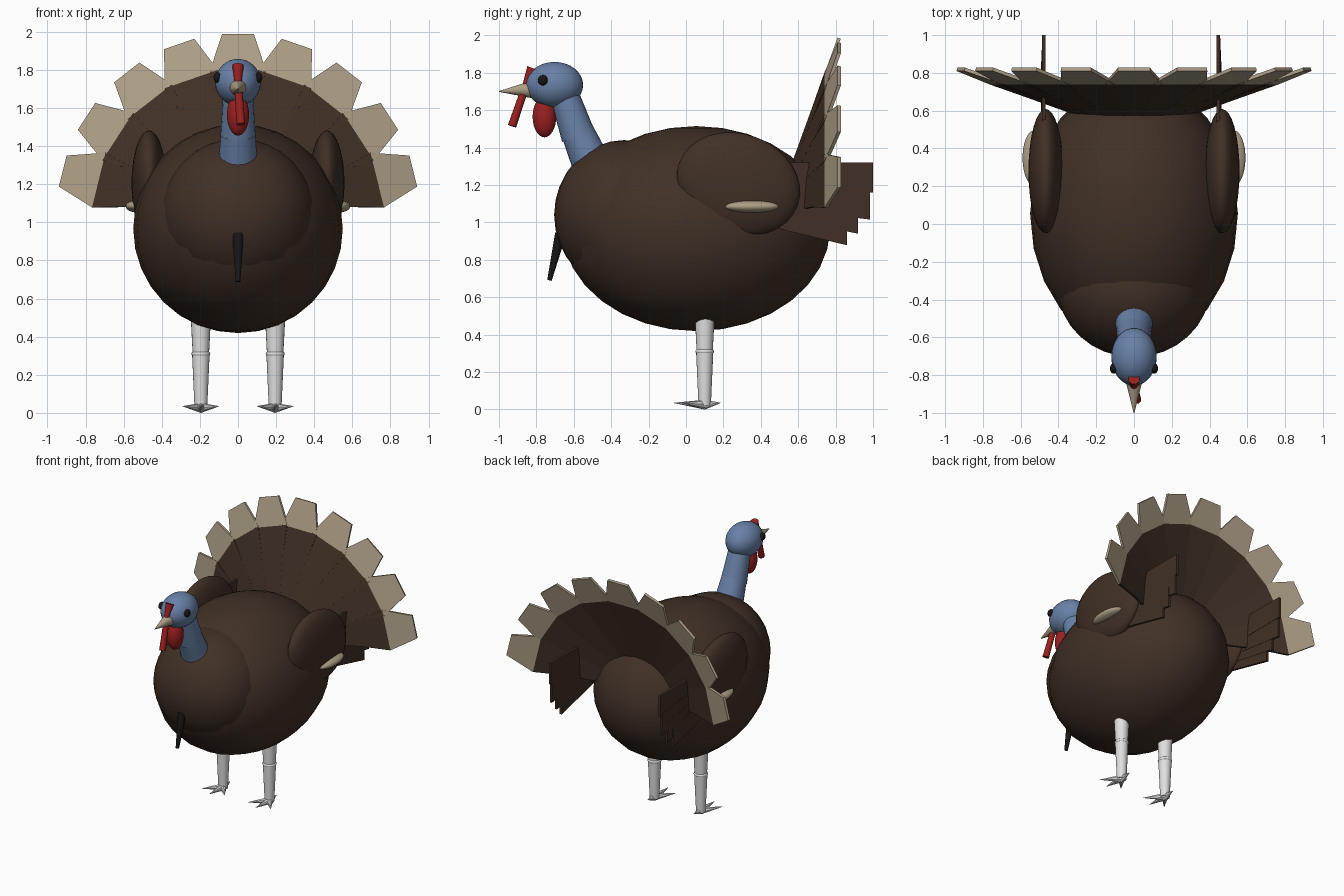
import bpy, bmesh
from math import sin, cos, radians
from mathutils import Vector, Matrix

if "Cube" in bpy.data.objects:
    bpy.data.objects.remove(bpy.data.objects["Cube"])


def material(name, rgb):
    m = bpy.data.materials.new(name)
    m.use_nodes = True
    m.diffuse_color = (*rgb, 1)
    m.node_tree.nodes["Principled BSDF"].inputs["Base Color"].default_value = (*rgb, 1)
    return m


BROWN = material("dark_brown", (0.052, 0.030, 0.019))
TAN = material("tan", (0.42, 0.345, 0.24))
BLUE = material("slate_blue", (0.14, 0.22, 0.39))
RED = material("red", (0.33, 0.014, 0.014))
BLACK = material("black", (0.008, 0.008, 0.008))
PALE = material("pale_grey", (0.75, 0.75, 0.75))


def finish(name, bm, mats, smooth=True):
    mesh = bpy.data.meshes.new(name)
    bmesh.ops.recalc_face_normals(bm, faces=bm.faces)
    bm.to_mesh(mesh)
    bm.free()
    for m in mats:
        mesh.materials.append(m)
    ob = bpy.data.objects.new(name, mesh)
    bpy.context.collection.objects.link(ob)
    if smooth:
        bpy.ops.object.select_all(action="DESELECT")
        ob.select_set(True)
        bpy.context.view_layer.objects.active = ob
        bpy.ops.object.shade_smooth_by_angle(angle=radians(40))
    return ob


def ellipsoid(name, center, radii, mat, tilt=0, seg=32, rings=16):
    """Scaled sphere; tilt turns it about the side-to-side axis."""
    bm = bmesh.new()
    mtx = (Matrix.Translation(center) @ Matrix.Rotation(radians(tilt), 4, "X")
           @ Matrix.Diagonal((*radii, 1)))
    bmesh.ops.create_uvsphere(bm, u_segments=seg, v_segments=rings, radius=1, matrix=mtx)
    return finish(name, bm, [mat])


def cone(name, start, end, r1, r2, mat, seg=20):
    """Tapered round bar between two points."""
    a, b = Vector(start), Vector(end)
    d = b - a
    bm = bmesh.new()
    mtx = Matrix.Translation((a + b) / 2) @ d.to_track_quat("Z", "Y").to_matrix().to_4x4()
    bmesh.ops.create_cone(bm, cap_ends=True, segments=seg, radius1=r1, radius2=r2,
                          depth=d.length, matrix=mtx)
    return finish(name, bm, [mat])


# Body and breast
ellipsoid("body", (0, 0.055, 0.967), (0.55, 0.715, 0.548), BROWN, seg=24)
ellipsoid("breast", (0, -0.33, 1.04), (0.405, 0.375, 0.4), BROWN)
cone("beard", (0, -0.67, 0.94), (0, -0.73, 0.69), 0.03, 0.012, BLACK)

# Neck and head
cone("lower_neck", (0, -0.50, 1.30), (0, -0.605, 1.54), 0.105, 0.083, BLUE)
cone("upper_neck", (0, -0.575, 1.46), (0, -0.65, 1.68), 0.092, 0.078, BLUE)
ellipsoid("head", (0, -0.703, 1.735), (0.12, 0.153, 0.123), BLUE)
cone("beak", (0, -0.83, 1.71), (0, -1.0, 1.70), 0.045, 0.002, TAN)
cone("snood_base", (0, -0.82, 1.825), (0, -0.86, 1.72), 0.03, 0.018, RED)
cone("snood", (0, -0.86, 1.72), (0.015, -0.93, 1.515), 0.02, 0.023, RED)
ellipsoid("wattle", (0, -0.757, 1.565), (0.058, 0.063, 0.11), RED)

# Paired parts: eyes, wings, legs
for side, s in (("left", 1), ("right", -1)):
    ellipsoid(side + "_eye", (s * 0.108, -0.765, 1.76), (0.02, 0.027, 0.028), BLACK, seg=16, rings=8)
    ellipsoid(side + "_wing", (s * 0.467, 0.28, 1.205), (0.092, 0.337, 0.268), BROWN, tilt=-20)
    ellipsoid(side + "_wing_patch", (s * 0.53, 0.35, 1.085), (0.06, 0.145, 0.033), TAN)

    # Stepped flight feathers behind the wing: end y, start z, end z, height
    x = 0.447 if s > 0 else -0.477
    slats = ((1.0, 1.24, 1.24, 0.16), (0.985, 1.16, 1.095, 0.16),
             (0.92, 1.1, 1.015, 0.15), (0.86, 1.04, 0.948, 0.14))
    for i, (y1, z0, z1, h) in enumerate(slats):
        bm = bmesh.new()
        bmesh.ops.create_cube(bm, size=1)
        for v in bm.verts:
            back = v.co.y > 0
            v.co = (x + s * 0.002 * i + v.co.x * 0.018,
                    y1 if back else 0.48,
                    (z1 if back else z0) + v.co.z * h)
        finish(f"{side}_flight_feather_{i + 1}", bm, [BROWN], smooth=False)

    # Leg
    lx, ly = s * 0.195, 0.1
    cone(side + "_thigh", (lx, ly, 0.5), (lx, ly, 0.31), 0.053, 0.043, PALE)
    ellipsoid(side + "_knee", (lx, ly, 0.31), (0.05, 0.05, 0.022), PALE, seg=20, rings=10)
    cone(side + "_shin", (lx, ly, 0.31), (lx, ly, 0.02), 0.046, 0.033, PALE)
    # Toes: turn from straight ahead, length
    for i, (turn, length) in enumerate(((-38, 0.155), (0, 0.165), (38, 0.155), (180, 0.085))):
        t = radians(turn)
        tip = (lx + sin(t) * length, ly - cos(t) * length, 0.035)
        cone(f"{side}_toe_{i + 1}", (lx, ly, 0.026), tip, 0.026, 0.001, PALE, seg=8)


# Tail fan: feathers laid on a shallow cone, tan beyond the widest point
TAIL_PIVOT = Vector((0, 0.475, 1.04))
LEAN = radians(20)
OUTLINE = ((0.12, 0.022), (0.56, 0.097), (0.75, 0.148), (0.945, 0.084))


def tail_feather(index):
    turn = radians(19 * index)
    along = Vector((sin(turn), math_tan_lean, cos(turn)))
    across = Vector((cos(turn), 0, -sin(turn)))
    thick = along.cross(across).normalized() * 0.009
    bm = bmesh.new()
    rows = []
    for r, w in OUTLINE:
        mid = TAIL_PIVOT + along * r
        rows.append([bm.verts.new(mid + across * w * a + thick * b)
                     for a, b in ((-1, -1), (1, -1), (1, 1), (-1, 1))])
    for k in range(len(rows) - 1):
        for j in range(4):
            n = (j + 1) % 4
            f = bm.faces.new((rows[k][j], rows[k][n], rows[k + 1][n], rows[k + 1][j]))
            f.material_index = 1 if k == len(rows) - 2 else 0
    bm.faces.new(rows[0])
    bm.faces.new(rows[-1]).material_index = 1
    finish(f"tail_feather_{index + 5}", bm, [BROWN, TAN], smooth=False)


math_tan_lean = sin(LEAN) / cos(LEAN)
for index in range(-4, 5):
    tail_feather(index)
